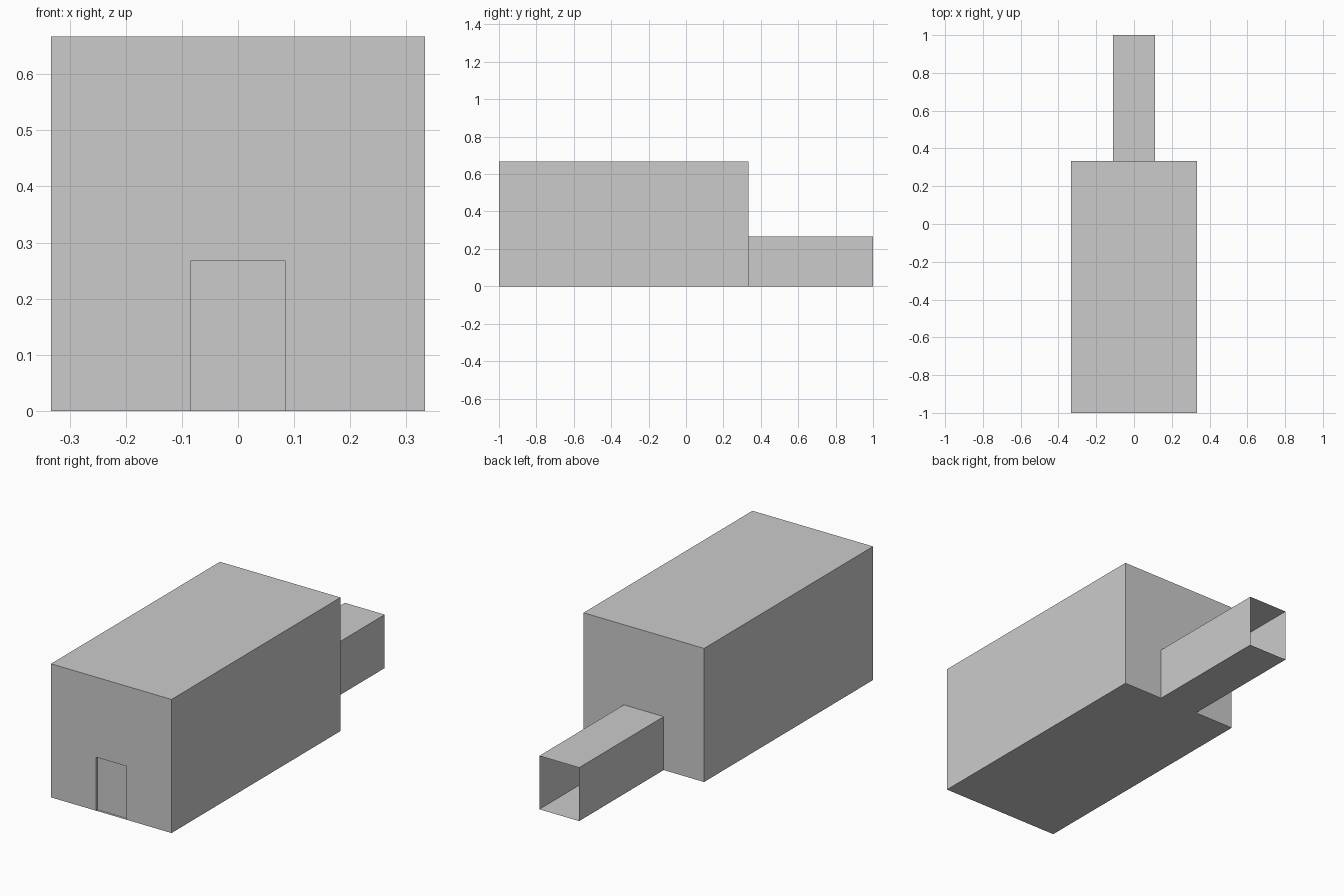
import bpy, bmesh
from mathutils import Vector

if "Cube" in bpy.data.objects:
    bpy.data.objects.remove(bpy.data.objects["Cube"])

HALL_W, HALL_FRONT, HALL_BACK, HALL_H = 0.333, -1.0, 0.333, 0.667
PASSAGE_W, PASSAGE_H, PASSAGE_END = 0.11, 0.267, 1.0
DOOR_W, DOOR_RECESS = 0.085, 0.012

bm = bmesh.new()


def cut(co, normal):
    geom = bm.verts[:] + bm.edges[:] + bm.faces[:]
    bmesh.ops.bisect_plane(bm, geom=geom, plane_co=co, plane_no=normal)


def extrude_opening(y, half_width, offset):
    """Extrude the wall patch at depth y; return its moved end faces and new verts."""
    patch = []
    for f in bm.faces:
        c = f.calc_center_median()
        if abs(c.y - y) < 1e-4 and abs(c.x) < half_width and c.z < PASSAGE_H:
            patch.append(f)
    new = bmesh.ops.extrude_face_region(bm, geom=patch)["geom"]
    verts = [e for e in new if isinstance(e, bmesh.types.BMVert)]
    bmesh.ops.translate(bm, verts=verts, vec=(0, offset, 0))
    bmesh.ops.delete(bm, geom=[f for f in patch if f.is_valid], context='FACES')
    return [e for e in new if isinstance(e, bmesh.types.BMFace)], verts


# Main hall
bmesh.ops.create_cube(bm, size=1)
for v in bm.verts:
    v.co = Vector((v.co.x * 2 * HALL_W,
                   HALL_BACK if v.co.y > 0 else HALL_FRONT,
                   HALL_H if v.co.z > 0 else 0))

# Cuts that outline the doorway and the passage
for half in (PASSAGE_W, DOOR_W):
    for side in (-1, 1):
        cut((side * half, 0, 0), (1, 0, 0))
cut((0, 0, PASSAGE_H), (0, 0, 1))
cut((0, HALL_FRONT + DOOR_RECESS, 0), (0, 1, 0))

# Rear passage, open at its far end and into the hall
end_faces, _ = extrude_opening(HALL_BACK, PASSAGE_W, PASSAGE_END - HALL_BACK)
bmesh.ops.delete(bm, geom=end_faces, context='FACES_ONLY')

# Recessed front door, sharing the hall floor as its sill
_, door_verts = extrude_opening(HALL_FRONT, DOOR_W, DOOR_RECESS)
sills = [f for f in {f for v in door_verts for f in v.link_faces}
         if all(abs(v.co.z) < 1e-4 for v in f.verts)]
bmesh.ops.delete(bm, geom=sills, context='FACES_ONLY')
bmesh.ops.remove_doubles(bm, verts=bm.verts[:], dist=1e-4)

# Merge the flat panels
bmesh.ops.dissolve_limit(bm, angle_limit=0.01, verts=bm.verts[:], edges=bm.edges[:])

mesh = bpy.data.meshes.new("hall_with_passage")
bm.to_mesh(mesh)
bm.free()
hall = bpy.data.objects.new("hall_with_passage", mesh)
bpy.context.collection.objects.link(hall)
